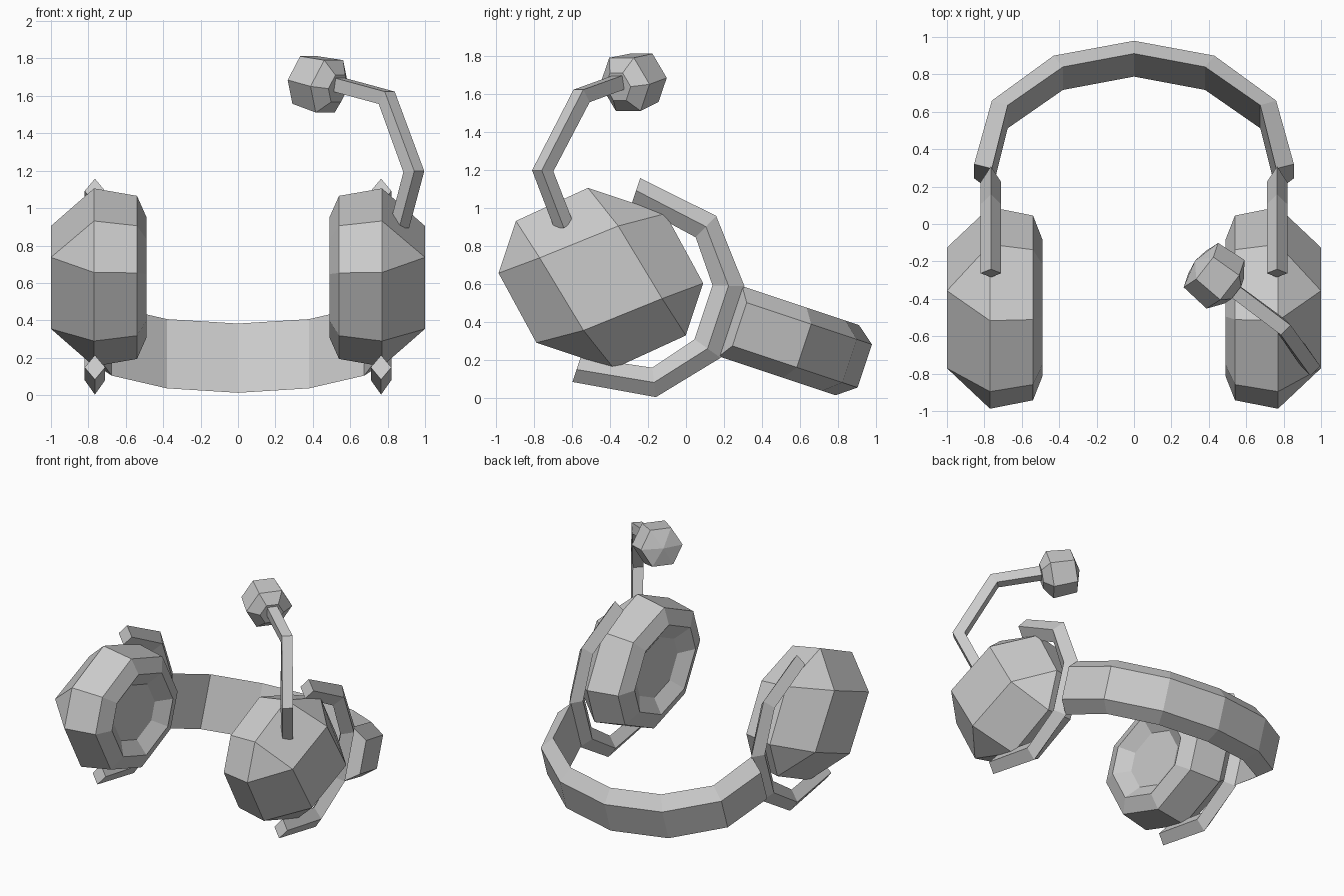
import bpy, bmesh, math
from mathutils import Vector

cube = bpy.data.objects.get("Cube")
if cube:
    bpy.data.objects.remove(cube, do_unlink=True)

grey = bpy.data.materials.new("plain_grey")
grey.use_nodes = True
COLOUR = (0.6, 0.6, 0.6, 1)
grey.diffuse_color = COLOUR
for node in grey.node_tree.nodes:
    if node.type == 'BSDF_PRINCIPLED':
        node.inputs["Base Color"].default_value = COLOUR

TILT = math.radians(-18.4)


def tilted(x, u, v):
    """Point in the tilted headset frame: u runs back to the band, v runs up."""
    c, s = math.cos(TILT), math.sin(TILT)
    return Vector((x, -0.42 + c * u - s * v, 0.62 + s * u + c * v))


def loft(bm, rings, cap_start=True, cap_end=True):
    loops = [[bm.verts.new(p) for p in ring] for ring in rings]
    for a, b in zip(loops, loops[1:]):
        n = len(a)
        for i in range(n):
            j = (i + 1) % n
            bm.faces.new((a[i], a[j], b[j], b[i]))
    if cap_start:
        bm.faces.new(loops[0])
    if cap_end:
        bm.faces.new(loops[-1])
    return loops


def finish(name, bm, mirror=False):
    bmesh.ops.recalc_face_normals(bm, faces=bm.faces[:])
    mesh = bpy.data.meshes.new(name)
    bm.to_mesh(mesh)
    bm.free()
    mesh.materials.append(grey)
    obj = bpy.data.objects.new(name, mesh)
    bpy.context.collection.objects.link(obj)
    if mirror:
        obj.modifiers.new("Mirror", 'MIRROR')
    return obj


# Ear cups: octagonal shell with a recessed speaker and a four-cornered outer face
quarter = [(0.52, 0.145), (0.215, 0.43)]
half = quarter + [(-u, v) for u, v in reversed(quarter)]
octagon = half + [(-u, -v) for u, v in half]
CUP_U = -0.03
bm = bmesh.new()
cup_rings = [[tilted(x, CUP_U + u * s, v * s) for u, v in octagon]
             for x, s in ((0.56, 0.46), (0.49, 0.68), (0.54, 0.916), (0.77, 1.0))]
rim = loft(bm, cup_rings, cap_end=False)[-1]
tip = [bm.verts.new(tilted(1.0, CUP_U + u, v))
       for u, v in ((0.34, 0), (0, 0.29), (-0.34, 0), (0, -0.29))]
for k in range(4):
    bm.faces.new((tip[k], rim[2 * k - 1], rim[2 * k]))
    bm.faces.new((tip[k], rim[2 * k], rim[2 * k + 1], tip[(k + 1) % 4]))
bm.faces.new(tip)
finish("ear_cups", bm, mirror=True)

# Yokes: diamond-section brackets wrapped round the back of each cup
outer = [(0.0, 0.566), (0.443, 0.503), (0.701, 0.199)]
inner = [(0.0, 0.428), (0.376, 0.362), (0.54, 0.15)]
outer += [(u, -v) for u, v in reversed(outer)]
inner += [(u, -v) for u, v in reversed(inner)]
bm = bmesh.new()
yoke_rings = []
for (uo, vo), (ui, vi) in zip(outer, inner):
    um, vm = (uo + ui) / 2, (vo + vi) / 2
    yoke_rings.append([tilted(0.765, uo, vo), tilted(0.82, um, vm),
                       tilted(0.765, ui, vi), tilted(0.71, um, vm)])
loft(bm, yoke_rings)
finish("yokes", bm, mirror=True)

# Headband: faceted arch, wide inside and narrower outside
band_out = [(0.855, 0.74), (0.76, 1.098), (0.43, 1.351), (0.0, 1.435)]
band_in = [(0.76, 0.69), (0.675, 1.047), (0.38, 1.263), (0.0, 1.338)]
band_out += [(-x, u) for x, u in reversed(band_out[:-1])]
band_in += [(-x, u) for x, u in reversed(band_in[:-1])]
bm = bmesh.new()
loft(bm, [[tilted(xo, uo, 0.12), tilted(xo, uo, -0.12),
           tilted(xi, ui, -0.195), tilted(xi, ui, 0.195)]
          for (xo, uo), (xi, ui) in zip(band_out, band_in)])
finish("headband", bm)

# Microphone boom: square bar with mitred bends
path = [Vector(p) for p in ((0.865, -0.645, 0.91), (0.94, -0.755, 1.195),
                            (0.795, -0.55, 1.59), (0.5, -0.33, 1.67))]
side = Vector((0.72, 0.69, 0)).normalized()
HALF = 0.037
bm = bmesh.new()
boom_rings = []
for i, p in enumerate(path):
    before = (p - path[i - 1]).normalized() if i else None
    after = (path[i + 1] - p).normalized() if i < len(path) - 1 else None
    before, after = before or after, after or before
    tangent = (before + after).normalized()
    across = tangent.cross(side).normalized() * HALF / max(tangent.dot(after), 0.5)
    wide = side * HALF
    boom_rings.append([p + across + wide, p + across - wide,
                       p - across - wide, p - across + wide])
loft(bm, boom_rings)
finish("microphone_boom", bm)

# Microphone head: six-sided capsule with a tapered back and a shallow pointed front
centre = Vector((0.435, -0.28, 1.665))
turn = Vector((-0.77, 0.6, 0.2)).to_track_quat('Z', 'Y')
bm = bmesh.new()
head_rings = []
for t, r in ((-0.13, 0.085), (-0.07, 0.165), (0.1, 0.15)):
    head_rings.append([centre + turn @ Vector((r * math.cos(a), r * math.sin(a), t))
                       for a in (math.tau * k / 6 for k in range(6))])
front = loft(bm, head_rings, cap_end=False)[-1]
point = bm.verts.new(centre + turn @ Vector((0, 0, 0.14)))
for k in range(6):
    bm.faces.new((front[k], front[(k + 1) % 6], point))
finish("microphone_head", bm)
